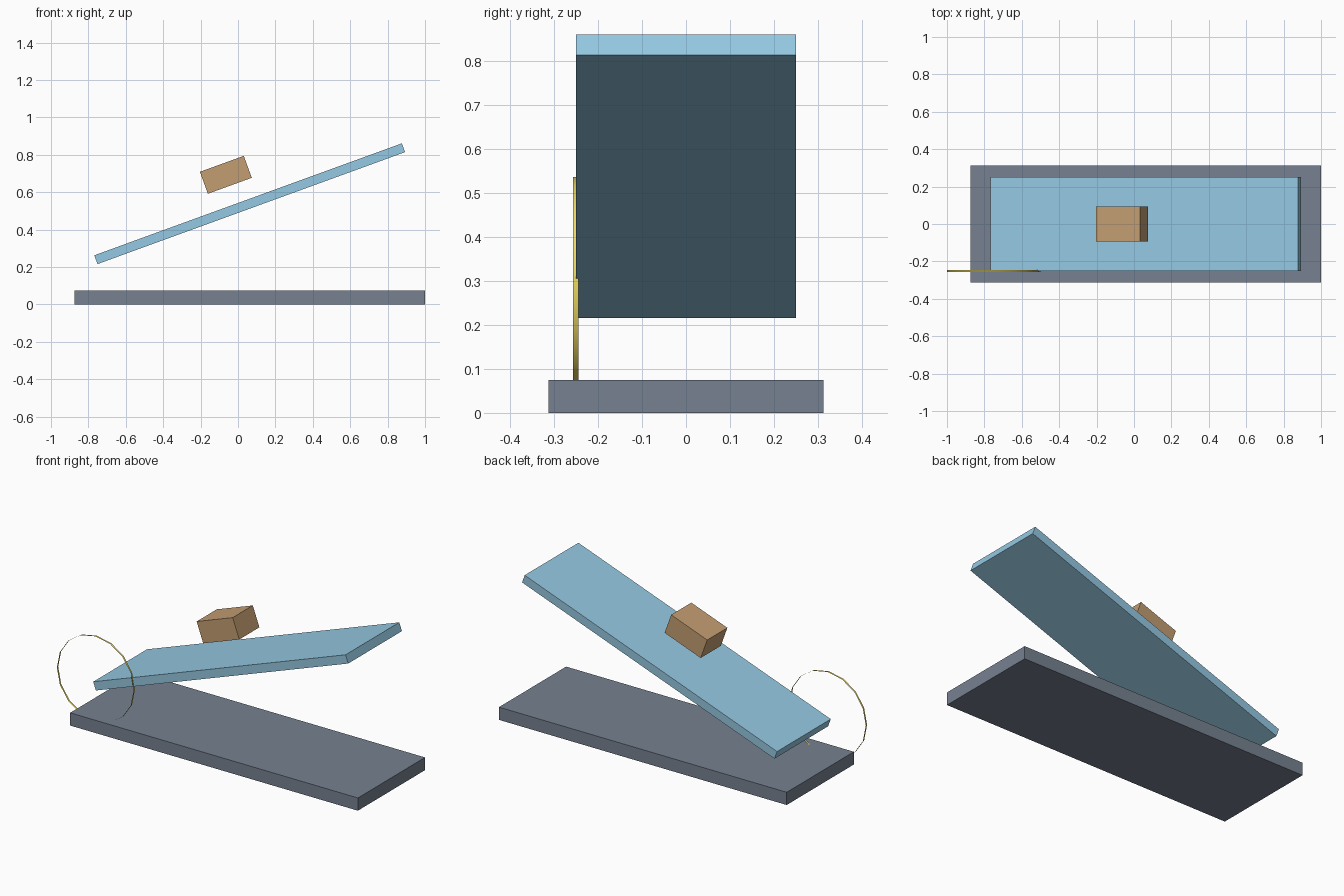
import bpy, bmesh
from math import radians
from mathutils import Matrix, Vector

if "Cube" in bpy.data.objects:
    bpy.data.objects.remove(bpy.data.objects["Cube"])

TILT = radians(-20)


def finish(name, bm, color):
    mesh = bpy.data.meshes.new(name)
    bm.to_mesh(mesh)
    bm.free()
    ob = bpy.data.objects.new(name, mesh)
    bpy.context.collection.objects.link(ob)
    mat = bpy.data.materials.new(name + "_color")
    mat.diffuse_color = (*color, 1)
    mat.use_nodes = True
    mat.node_tree.nodes["Principled BSDF"].inputs["Base Color"].default_value = mat.diffuse_color
    mesh.materials.append(mat)
    return ob


def box(name, center, size, color, tilt=0.0):
    bm = bmesh.new()
    bmesh.ops.create_cube(bm, size=1, matrix=Matrix.Diagonal((*size, 1)))
    ob = finish(name, bm, color)
    ob.location = center
    ob.rotation_euler.y = tilt
    return ob


# Flat base slab, tilted plank and the block hovering above it
box("base", (0.0625, 0, 0.0375), (1.875, 0.625, 0.075), (0.18, 0.22, 0.28))
box("ramp", (0.0625, 0, 0.5385), (1.75, 0.5, 0.05), (0.30, 0.58, 0.76), TILT)
box("block", (-0.065, 0, 0.693), (0.25, 0.1875, 0.125), (0.55, 0.34, 0.17), TILT)

# Thin angle-marker ring: an open 16-sided band, partly sunk in the base
bm = bmesh.new()
bmesh.ops.create_cone(bm, cap_ends=False, segments=16, radius1=0.25, radius2=0.25,
                      depth=0.012, matrix=Matrix.Rotation(radians(90), 4, 'X'))
for f in bm.faces:
    f.smooth = True
ring = finish("angle_ring", bm, (0.85, 0.70, 0.12))
ring.location = Vector((-0.75, -0.251, 0.2875))
